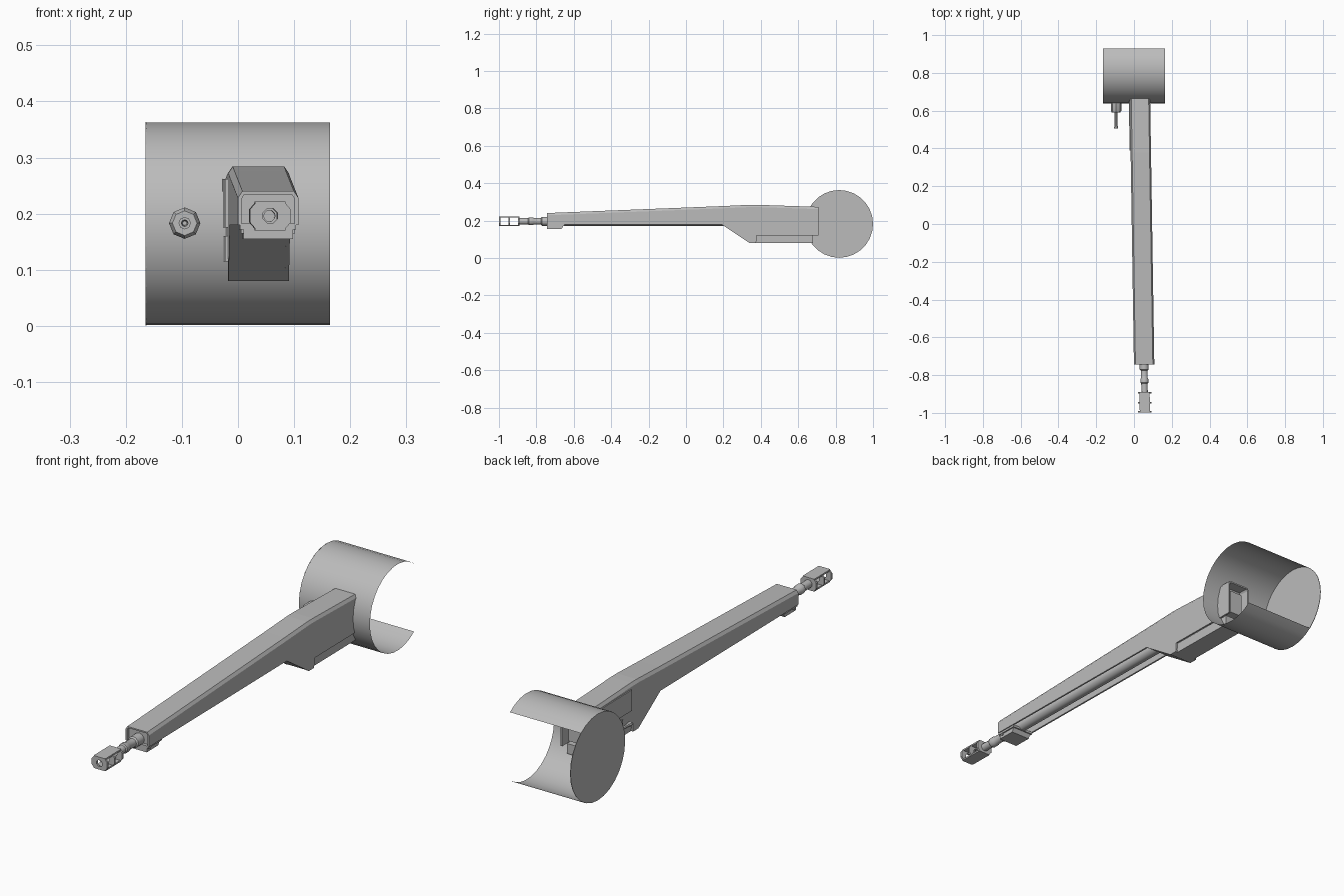
import bpy, bmesh, math

if "Cube" in bpy.data.objects:
    bpy.data.objects.remove(bpy.data.objects["Cube"])

mat = bpy.data.materials.new("plain_grey")
mat.diffuse_color = (0.5, 0.5, 0.5, 1)
mat.use_nodes = True
mat.node_tree.nodes["Principled BSDF"].inputs["Base Color"].default_value = mat.diffuse_color


def axis_x(y):
    # the whole gun is yawed slightly away from the y axis
    return 0.042 - 0.0157 * y


def finish(name, verts, faces, yaw=True, smooth=False, closed=True):
    me = bpy.data.meshes.new(name)
    if yaw:
        verts = [(x + axis_x(y), y, z) for x, y, z in verts]
    me.from_pydata(verts, [], faces)
    if closed:
        bm = bmesh.new()
        bm.from_mesh(me)
        bmesh.ops.recalc_face_normals(bm, faces=bm.faces)
        bm.to_mesh(me)
        bm.free()
    me.materials.append(mat)
    ob = bpy.data.objects.new(name, me)
    bpy.context.collection.objects.link(ob)
    if smooth:
        bpy.ops.object.select_all(action='DESELECT')
        ob.select_set(True)
        bpy.context.view_layer.objects.active = ob
        bpy.ops.object.shade_smooth_by_angle(angle=math.radians(35))
    return ob


def prism_x(name, prof, x0, x1, yaw=True):
    # side profile (y, z) extruded along x
    n = len(prof)
    v = [(x0, y, z) for y, z in prof] + [(x1, y, z) for y, z in prof]
    f = [(i, (i + 1) % n, n + (i + 1) % n, n + i) for i in range(n)]
    return finish(name, v, f + [tuple(range(n)), tuple(range(n, 2 * n))], yaw)


def box(name, x0, x1, y0, y1, z0, z1):
    return prism_x(name, [(y0, z0), (y1, z0), (y1, z1), (y0, z1)], x0, x1)


def lathe(name, prof, cx, cz, segs, yaw=True):
    # (y, radius) profile revolved about the y direction
    v, f = [], []
    for y, r in prof:
        for k in range(segs):
            a = 2 * math.pi * k / segs
            v.append((cx + r * math.cos(a), y, cz + r * math.sin(a)))
    for j in range(len(prof) - 1):
        for k in range(segs):
            a, b = j * segs + k, j * segs + (k + 1) % segs
            f.append((a, b, b + segs, a + segs))
    f += [tuple(range(segs)), tuple(range((len(prof) - 1) * segs, len(prof) * segs))]
    return finish(name, v, f, yaw, True)


def ring_plate(name, outer, inner, y0, y1, cz):
    # flat plate with a hole, facing the y direction
    n = len(outer)
    v = [(x, y, cz + z) for y in (y0, y1) for loop in (outer, inner) for x, z in loop]
    f = []
    for i in range(n):
        j = (i + 1) % n
        for a, b in ((0, 1), (1, 3), (3, 2), (2, 0)):
            f.append((a * n + i, a * n + j, b * n + j, b * n + i))
    return finish(name, v, f)


# mantlet drum: shell open at the back, closed by a disc on the left end only
R, CY, CZ, SEG, HX = 0.181, 0.819, 0.182, 28, 0.164
a0 = math.radians(52)
arc = [a0 + (2 * math.pi - 2 * a0) * i / 22 for i in range(23)]
v = [(x, CY + R * math.cos(a), CZ + R * math.sin(a)) for x in (-HX, HX) for a in arc]
f = [(i, i + 1, 24 + i, 23 + i) for i in range(22)]
shell = finish("mantlet_shell", v, f, False, True, False)
disc = [(CY + R * math.cos(2 * math.pi * i / SEG), CZ + R * math.sin(2 * math.pi * i / SEG))
        for i in range(SEG)]
prism_x("mantlet_end_disc", disc, -HX - 0.001, -HX + 0.001, False)

# gun sleeve: chamfered channel open underneath; stations are (y, top z, bottom z)
stations = [(-0.743, 0.24, 0.18), (0.19, 0.277, 0.18), (0.34, 0.284, 0.08), (0.375, 0.284, 0.08),
            (0.378, 0.284, 0.12), (0.708, 0.273, 0.12)]
v, f = [], []
for y, zt, zb in stations:
    half = [(0.054, zb), (0.054, zt - 0.012), (0.046, zt)]
    v += [(-x, y, z) for x, z in half] + [(x, y, z) for x, z in reversed(half)]
for j in range(len(stations) - 1):
    for k in range(5):
        a = j * 6 + k
        f.append((a, a + 6, a + 7, a + 1))
sleeve = finish("gun_sleeve", v, f, closed=False)
sol = sleeve.modifiers.new("wall", 'SOLIDIFY')
sol.thickness = 0.007
# faces run left to right over the top; thicken towards the barrel
sleeve.data.update()
top = max(sleeve.data.polygons, key=lambda p: abs(p.normal.z) * p.area)
sol.offset = -1 if top.normal.z > 0 else 1
if top.normal.z < 0:
    sleeve.data.flip_normals()
    sol.offset = -1

# sloped chin and lower box
prism_x("chin_slope", [(0.192, 0.18), (0.342, 0.08), (0.375, 0.08), (0.375, 0.09), (0.345, 0.09),
                       (0.205, 0.183)], -0.05, 0.05)
box("lower_box", -0.044, 0.044, 0.37, 0.68, 0.08, 0.122)

# rear breech block and frame inside the drum
box("breech_block", -0.03, 0.03, 0.55, 0.69, 0.14, 0.24)
box("breech_bulkhead", -0.048, 0.048, 0.6, 0.61, 0.12, 0.27)

# side plates on the left flank
box("side_panel", -0.059, -0.053, 0.39, 0.65, 0.175, 0.262)
box("side_hatch", -0.058, -0.053, 0.45, 0.64, 0.115, 0.16)

# nose of the sleeve: recessed front plate and lower bracket
box("nose_plate", -0.048, 0.048, -0.73, -0.72, 0.165, 0.235)
prism_x("nose_bracket", [(-0.743, 0.181), (-0.743, 0.155), (-0.665, 0.155), (-0.65, 0.181)],
        -0.044, 0.044)
box("nose_lip", -0.05, 0.05, -0.743, -0.65, 0.172, 0.182)

# main barrel
BZ = 0.196
lathe("barrel", [(-0.86, 0.01), (-0.895, 0.01), (-0.895, 0.017), (-0.845, 0.017), (-0.84, 0.021),
                 (-0.82, 0.021), (-0.815, 0.018), (-0.775, 0.018), (-0.77, 0.024), (0.3, 0.024)],
      0, BZ, 12)

# muzzle brake: three pierced baffles joined by top and bottom plates
outer = [(0.036, 0.012), (0.024, 0.026), (-0.024, 0.026), (-0.036, 0.012),
         (-0.036, -0.012), (-0.024, -0.026), (0.024, -0.026), (0.036, -0.012)]
hole = [(0.014 * math.cos(math.radians(22.5 + 45 * i)), 0.014 * math.sin(math.radians(22.5 + 45 * i)))
        for i in range(8)]
for i, y in enumerate((-0.999, -0.95, -0.898)):
    ring_plate("brake_baffle_%d" % (i + 1), outer, hole, y, y + 0.008, BZ)
for name, z in (("brake_top", BZ + 0.019), ("brake_bottom", BZ - 0.026)):
    box(name, -0.027, 0.027, -0.997, -0.892, z, z + 0.007)

# small secondary gun beside the main one
lathe("secondary_gun", [(0.66, 0.028), (0.6, 0.028), (0.59, 0.022), (0.59, 0.007), (0.53, 0.007),
                        (0.505, 0.011), (0.505, 0.006), (0.53, 0.004)], -0.095, 0.183, 8, False)
